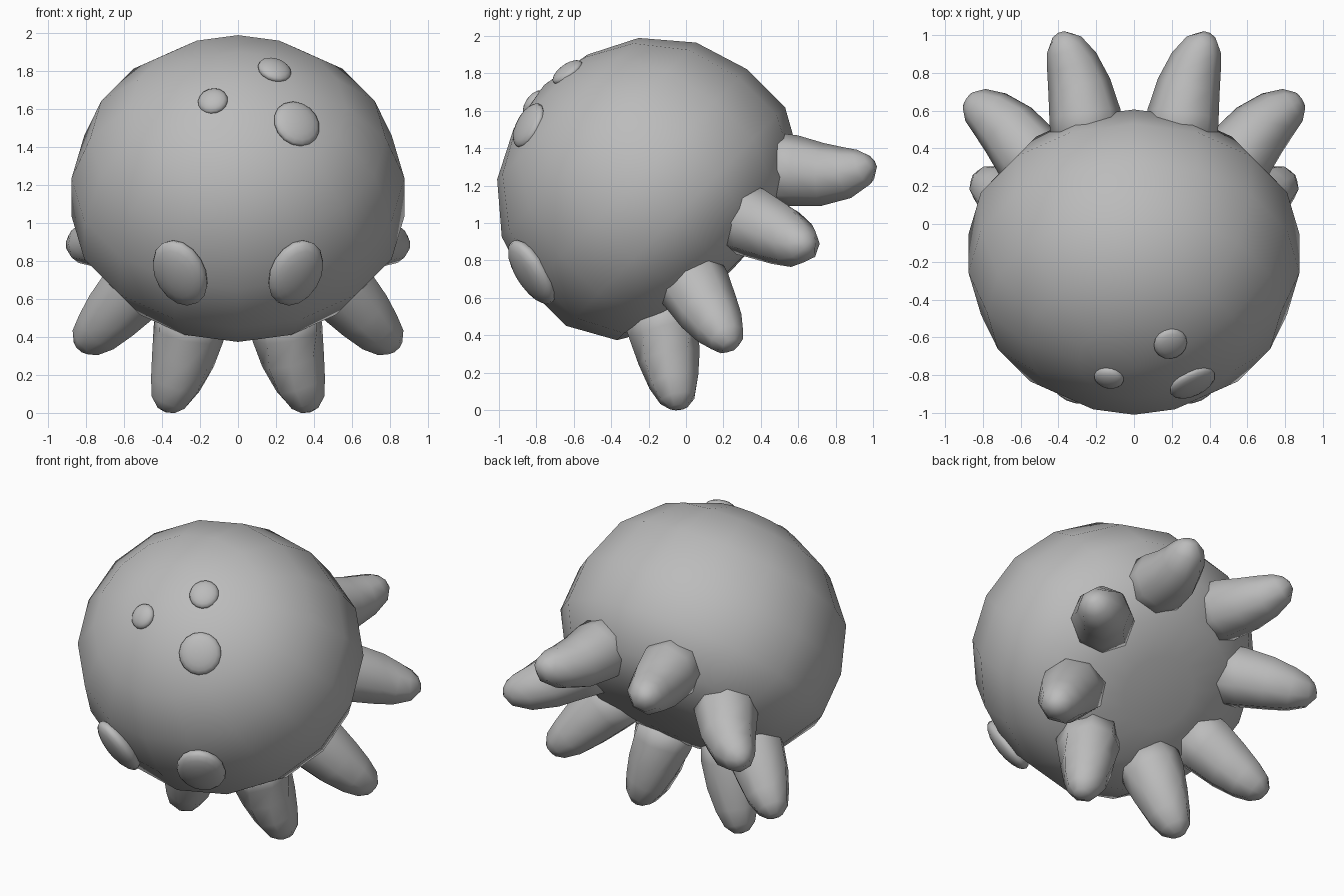
import bpy, bmesh, math
from mathutils import Vector, Matrix

if "Cube" in bpy.data.objects:
    bpy.data.objects.remove(bpy.data.objects["Cube"])

grey = bpy.data.materials.new("plain_grey")
grey.use_nodes = True
grey.diffuse_color = (0.5, 0.5, 0.5, 1)
grey.node_tree.nodes["Principled BSDF"].inputs["Base Color"].default_value = (0.5, 0.5, 0.5, 1)


def finish(name, bm):
    bmesh.ops.recalc_face_normals(bm, faces=bm.faces)
    mesh = bpy.data.meshes.new(name)
    bm.to_mesh(mesh)
    bm.free()
    mesh.materials.append(grey)
    mesh.shade_smooth()
    obj = bpy.data.objects.new(name, mesh)
    bpy.context.collection.objects.link(obj)
    return obj


def skin(bm, rings, start, end):
    """Bridge vertex rings and close both ends with a fan to a point."""
    n = len(rings[0])
    for i in range(n):
        j = (i + 1) % n
        for lower, upper in zip(rings, rings[1:]):
            bm.faces.new((lower[i], lower[j], upper[j], upper[i]))
        bm.faces.new((start, rings[0][j], rings[0][i]))
        bm.faces.new((end, rings[-1][i], rings[-1][j]))


# Body: round dome with a flattened belly, its axis leaning down and back
CENTRE = Vector((0, -0.2, 1.18))
AXIS = Vector((0, 1, -1)).normalized()
UP = Vector((0, 1, 1)).normalized()
profile = [(-0.74, 0.28), (-0.61, 0.535), (-0.375, 0.735), (-0.08, 0.827),
           (0.205, 0.827), (0.45, 0.69), (0.58, 0.47), (0.61, 0.23)]
bm = bmesh.new()
rings = []
for along, radius in profile:
    ring = []
    for k in range(16):
        t = math.tau * k / 16
        side = Vector((1.06 * radius * math.sin(t), 0, 0))
        ring.append(bm.verts.new(CENTRE + AXIS * along + UP * radius * math.cos(t) + side))
    rings.append(ring)
skin(bm, rings, bm.verts.new(CENTRE - AXIS * 0.79), bm.verts.new(CENTRE + AXIS * 0.62))
body = finish("body", bm)


# Arms: tapered eight-sided tubes with blunt tips, mirrored left to right
RADII = (0.2, 0.19, 0.168, 0.138, 0.1, 0.05)


def arm(name, path, flip):
    points = [Vector((x * flip, y, z)) for x, y, z in path]
    bm = bmesh.new()
    rings = []
    for i, (point, radius) in enumerate(zip(points, RADII)):
        ahead = points[min(i + 1, len(points) - 1)]
        behind = points[max(i - 1, 0)]
        turn = (ahead - behind).to_track_quat('Z', 'Y')
        ring = []
        for k in range(8):
            t = math.tau * k / 8
            ring.append(bm.verts.new(point + turn @ Vector((math.cos(t), math.sin(t), 0)) * radius))
        rings.append(ring)
    tip = points[-1] + (points[-1] - points[-2]).normalized() * 0.012
    skin(bm, rings, bm.verts.new(points[0]), bm.verts.new(tip))
    finish(name, bm)


arms = {
    "upper_arm": [(0.24, 0.40, 1.29), (0.26, 0.58, 1.28), (0.29, 0.73, 1.26),
                  (0.33, 0.86, 1.27), (0.37, 0.95, 1.30), (0.39, 0.985, 1.33)],
    "upper_side_arm": [(0.46, 0.25, 1.04), (0.56, 0.37, 1.0), (0.665, 0.5, 0.94),
                       (0.76, 0.58, 0.9), (0.84, 0.63, 0.89), (0.88, 0.655, 0.9)],
    "lower_side_arm": [(0.44, -0.02, 0.75), (0.55, 0.06, 0.64), (0.65, 0.12, 0.53),
                       (0.73, 0.18, 0.44), (0.795, 0.22, 0.38), (0.825, 0.24, 0.345)],
    "lower_arm": [(0.24, -0.16, 0.55), (0.26, -0.12, 0.42), (0.29, -0.09, 0.28),
                  (0.33, -0.065, 0.15), (0.365, -0.045, 0.06), (0.38, -0.04, 0.015)],
}
for name, path in arms.items():
    arm("left_" + name, path, 1)
    arm("right_" + name, path, -1)


# Eyes and spots: flattened domes resting on the body surface
def bump(name, place, width, height, depth):
    hit, point, normal, face = body.closest_point_on_mesh(Vector(place))
    outward = (point - CENTRE).normalized()
    turn = outward.to_track_quat('Z', 'Y').to_matrix().to_4x4()
    size = Matrix.Diagonal((width, height, depth, 1))
    bm = bmesh.new()
    bmesh.ops.create_uvsphere(bm, u_segments=16, v_segments=10, radius=1,
                              matrix=Matrix.Translation(point) @ turn @ size)
    finish(name, bm)


for side, flip in (("left", 1), ("right", -1)):
    bump(side + "_eye", (0.3 * flip, -0.8, 0.75), 0.15, 0.2, 0.07)
bump("large_spot", (0.3, -0.82, 1.51), 0.13, 0.13, 0.045)
bump("top_spot", (0.19, -0.62, 1.79), 0.09, 0.095, 0.04)
bump("small_spot", (-0.13, -0.8, 1.63), 0.08, 0.08, 0.04)
